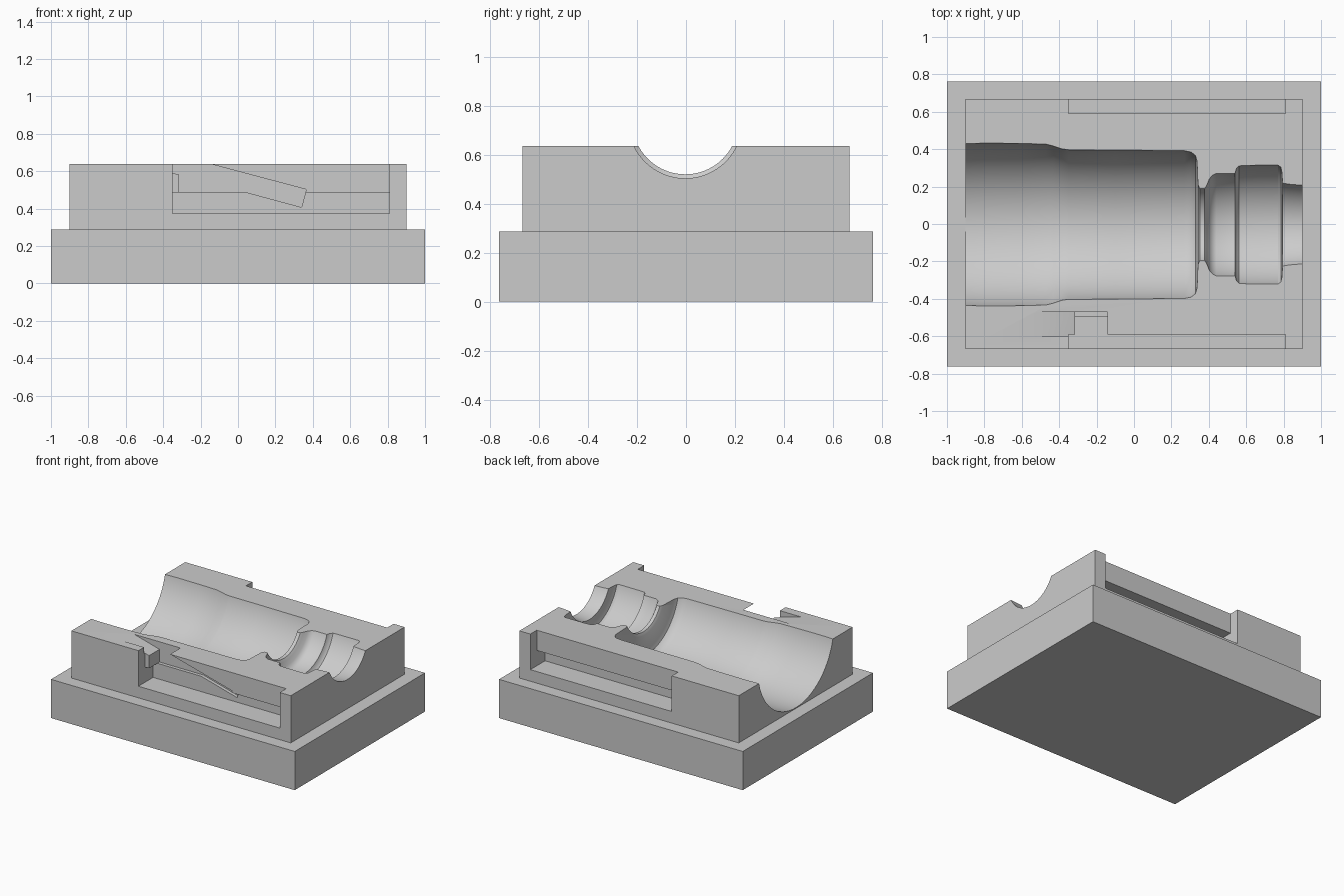
import bpy, bmesh, math

if "Cube" in bpy.data.objects:
    bpy.data.objects.remove(bpy.data.objects["Cube"])

grey = bpy.data.materials.new("plain grey")
grey.diffuse_color = (0.6, 0.6, 0.6, 1)
grey.use_nodes = True
grey.node_tree.nodes["Principled BSDF"].inputs["Base Color"].default_value = grey.diffuse_color

TOP = 0.637     # top of the upper block
STEP = 0.287    # top of the plinth
AXIS_Y, AXIS_Z = -0.003, 0.737


def finish(name, bm):
    bmesh.ops.recalc_face_normals(bm, faces=bm.faces)
    me = bpy.data.meshes.new(name)
    bm.to_mesh(me)
    bm.free()
    me.materials.append(grey)
    ob = bpy.data.objects.new(name, me)
    bpy.context.collection.objects.link(ob)
    return ob


def prism(name, outline, y0, y1):
    """Extrude an (x, z) outline from y0 to y1."""
    bm = bmesh.new()
    face = bm.faces.new([bm.verts.new((x, y0, z)) for x, z in outline])
    out = bmesh.ops.extrude_face_region(bm, geom=[face])
    verts = [v for v in out["geom"] if isinstance(v, bmesh.types.BMVert)]
    bmesh.ops.translate(bm, verts=verts, vec=(0, y1 - y0, 0))
    return finish(name, bm)


def box(name, x0, x1, y0, y1, z0, z1):
    return prism(name, [(x0, z0), (x1, z0), (x1, z1), (x0, z1)], y0, y1)


def lathe(name, profile, sides=96):
    """Closed solid turned about the horizontal axis from (x, radius)."""
    bm = bmesh.new()
    rings = []
    for x, r in profile:
        rings.append([bm.verts.new((x, AXIS_Y + r * math.sin(2 * math.pi * i / sides),
                                    AXIS_Z + r * math.cos(2 * math.pi * i / sides)))
                      for i in range(sides)])
    for a, b in zip(rings, rings[1:]):
        for i in range(sides):
            j = (i + 1) % sides
            bm.faces.new((a[i], a[j], b[j], b[i]))
    bm.faces.new(rings[0])
    bm.faces.new(rings[-1])
    return finish(name, bm)


def combine(target, tool, operation):
    mod = target.modifiers.new(tool.name, 'BOOLEAN')
    mod.operation = operation
    mod.solver = 'EXACT'
    mod.object = tool
    bpy.context.view_layer.objects.active = target
    bpy.ops.object.modifier_apply(modifier=mod.name)
    bpy.data.objects.remove(tool)


# Upper block
block = box("mould_block", -0.9, 0.9, -0.667, 0.667, STEP - 0.05, TOP)

# Side pockets with a deeper undercut, mirrored front and back
for s in (-1, 1):
    for depth, ztop in ((0.592, 0.9), (0.495, 0.487)):
        y0, y1 = sorted((s * depth, s * 0.8))
        combine(block, box("pocket", -0.35, 0.81, y0, y1, 0.373, ztop), 'DIFFERENCE')

# Sloping channel on the front side, rising out of the top
channel = [(-0.60, 0.658), (-0.315, 0.581), (-0.315, 0.487), (0.044, 0.487),
           (0.34, 0.407), (0.365, 0.502), (-0.38, 0.70), (-0.60, 0.70)]
combine(block, prism("channel", channel, -0.6, -0.47), 'DIFFERENCE')

# Bottle-shaped cavity: (x, half width where it meets the top)
widths = [(-0.95, .431), (-0.88, .433), (-0.80, .436), (-0.60, .434), (-0.47, .430),
          (-0.43, .420), (-0.385, .405), (-0.35, .400), (-0.1, .399), (0.27, .395),
          (0.305, .388), (0.328, .370), (0.337, .340), (0.342, .215), (0.352, .192),
          (0.378, .192), (0.39, .212), (0.403, .245), (0.42, .264), (0.44, .274),
          (0.54, .274), (0.548, .300), (0.562, .314), (0.60, .317), (0.77, .318),
          (0.785, .308), (0.791, .280), (0.794, .222), (0.83, .216), (0.95, .206)]
rise = AXIS_Z - TOP
cavity = lathe("cavity", [(x, math.hypot(w, rise)) for x, w in widths])
combine(block, cavity, 'DIFFERENCE')

# Plinth
combine(block, box("plinth", -1, 1, -0.763, 0.763, 0, STEP), 'UNION')

bpy.ops.object.select_all(action='DESELECT')
block.select_set(True)
bpy.context.view_layer.objects.active = block
bpy.ops.object.shade_smooth_by_angle(angle=math.radians(30))
